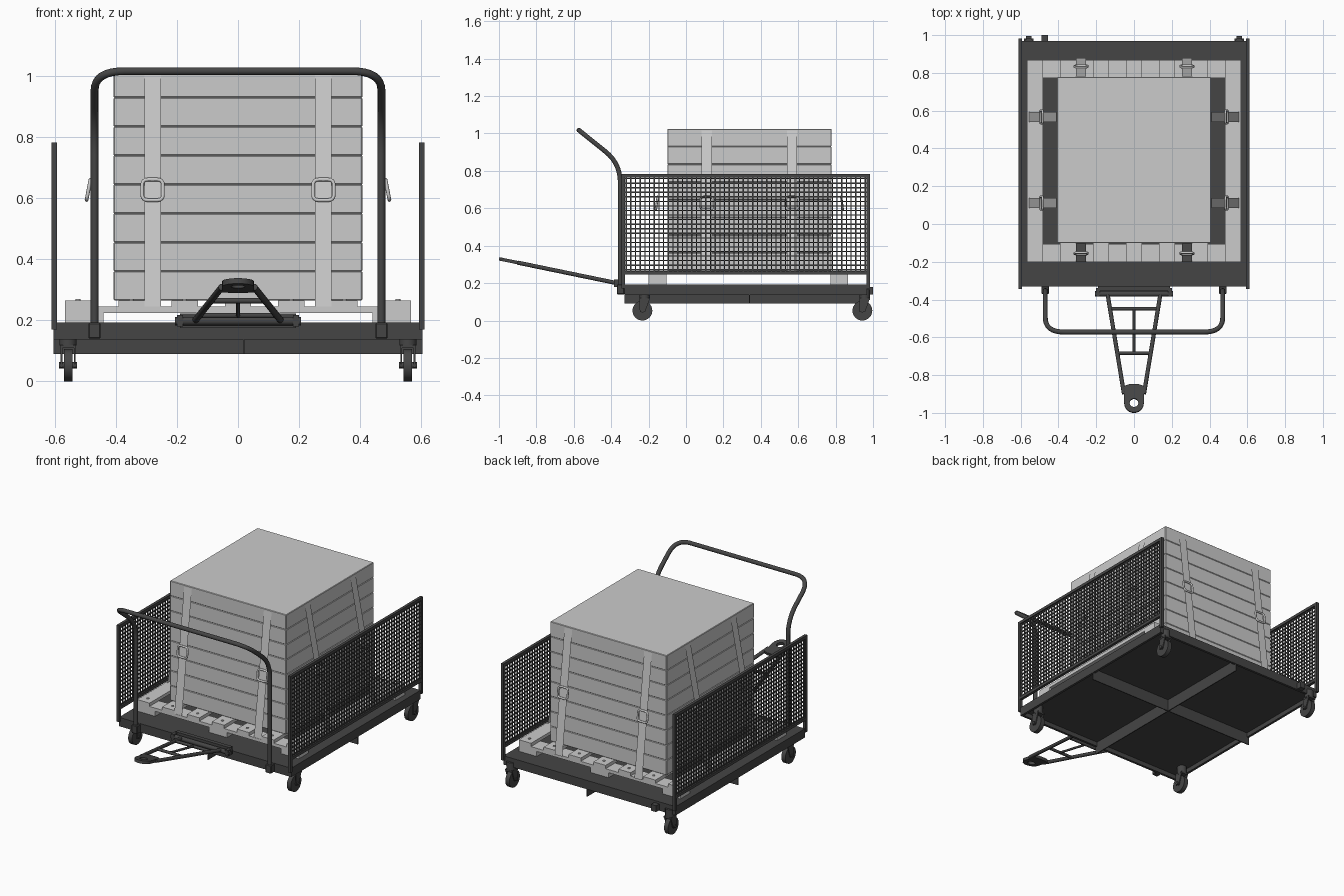
import bpy, bmesh, math
from mathutils import Vector, Matrix

if "Cube" in bpy.data.objects:
    bpy.data.objects.remove(bpy.data.objects["Cube"])

dark = bpy.data.materials.new("dark_metal")
dark.diffuse_color = (0.06, 0.06, 0.06, 1)
dark.use_nodes = True
dark.node_tree.nodes["Principled BSDF"].inputs["Base Color"].default_value = dark.diffuse_color


def finish(name, bm, mat=None, smooth=False, matrix=None):
    me = bpy.data.meshes.new(name)
    bmesh.ops.recalc_face_normals(bm, faces=bm.faces)
    bm.to_mesh(me)
    bm.free()
    ob = bpy.data.objects.new(name, me)
    bpy.context.collection.objects.link(ob)
    if mat:
        me.materials.append(mat)
    if matrix:
        ob.matrix_world = matrix
    if smooth:
        bpy.ops.object.select_all(action='DESELECT')
        ob.select_set(True)
        bpy.context.view_layer.objects.active = ob
        bpy.ops.object.shade_smooth_by_angle(angle=math.radians(40))
    return ob


def box(bm, x0, x1, y0, y1, z0, z1):
    m = Matrix.Translation(((x0 + x1) / 2, (y0 + y1) / 2, (z0 + z1) / 2)) @ Matrix.Diagonal((x1 - x0, y1 - y0, z1 - z0, 1))
    return bmesh.ops.create_cube(bm, size=1, matrix=m)["verts"]


def boxes(name, items, mat=None, bevel=0):
    bm = bmesh.new()
    for b in items:
        box(bm, *b)
    if bevel:
        bmesh.ops.bevel(bm, geom=bm.edges[:], offset=bevel, segments=1, affect='EDGES')
    return finish(name, bm, mat)


def rod(bm, a, b, r, n=16):
    a, b = Vector(a), Vector(b)
    m = Matrix.Translation((a + b) / 2) @ (b - a).to_track_quat('Z', 'Y').to_matrix().to_4x4()
    bmesh.ops.create_cone(bm, cap_ends=True, segments=n, radius1=r, radius2=r, depth=(b - a).length, matrix=m)


def fillet(pts, radius, steps=8):
    pts = [Vector(p) for p in pts]
    out = [pts[0]]
    for p, c, n in zip(pts, pts[1:], pts[2:]):
        a, b = c + (p - c).normalized() * radius, c + (n - c).normalized() * radius
        out += [a.lerp(c, t / steps).lerp(c.lerp(b, t / steps), t / steps) for t in range(steps + 1)]
    return out + [pts[-1]]


def tube(name, pts, r, mat=None, cyclic=False, matrix=None):
    cu = bpy.data.curves.new(name, 'CURVE')
    cu.dimensions = '3D'
    cu.bevel_depth, cu.bevel_resolution, cu.use_fill_caps = r, 3, True
    sp = cu.splines.new('POLY')
    sp.points.add(len(pts) - 1)
    for q, p in zip(sp.points, pts):
        q.co = (*p, 1)
    sp.use_cyclic_u = cyclic
    ob = bpy.data.objects.new(name, cu)
    bpy.context.collection.objects.link(ob)
    if mat:
        cu.materials.append(mat)
    if matrix:
        ob.matrix_world = matrix
    bpy.ops.object.select_all(action='DESELECT')
    ob.select_set(True)
    bpy.context.view_layer.objects.active = ob
    bpy.ops.object.convert(target='MESH')
    return ob


# Platform: plate, hanging rim, crossed stiffeners underneath
boxes("platform_deck", [(-.605, .605, -.33, .968, .165, .193)], dark)
boxes("platform_rim", [(-.605, .605, -.33, -.315, .137, .166), (-.605, .605, .953, .968, .137, .166),
                       (-.605, -.59, -.315, .953, .137, .166), (.59, .605, -.315, .953, .137, .166)], dark)
boxes("under_stiffeners", [(-.605, .605, .336, .342, .09, .166), (.016, .022, -.33, .968, .09, .166)], dark)
boxes("rear_hitch_tab", [(-.49, -.455, .967, 1.0, .14, .18)], dark)

# Casters
for y in (-.233, .943):
    for x in (-.557, .557):
        bm = bmesh.new()
        rod(bm, (x - .014, y, .053), (x + .014, y, .053), .053, 32)
        rod(bm, (x - .03, y, .053), (x + .03, y, .053), .01)
        finish("caster_wheel", bm, dark, True)
        bm = bmesh.new()
        yo = y + .012
        rod(bm, (x, yo, .118), (x, yo, .167), .028, 24)
        box(bm, x - .026, x + .026, yo - .028, yo + .028, .11, .12)
        for s in (-1, 1):
            vs = box(bm, x + s * .022 - .003, x + s * .022 + .003, yo - .028, yo + .028, .045, .118)
            for v in vs:
                if v.co.z < .06:
                    v.co.y = y + (v.co.y - yo) * .5
        finish("caster_fork", bm, dark, True)

# Mesh side panels
for s in (-1, 1):
    x, y0, y1, z0, z1 = s * .602, -.345, .983, .247, .783
    f = .009
    boxes("panel_frame", [(x - f, x + f, y0, y0 + .018, .17, z1), (x - f, x + f, y1 - .018, y1, .17, z1),
                          (x - f, x + f, y0, y1, z1 - .018, z1), (x - f, x + f, y0, y1, z0, z0 + .018)], dark)
    w = .0032
    wires = [(x - w, x + w, y0 + (y1 - y0) * i / 53 - w, y0 + (y1 - y0) * i / 53 + w, z0, z1) for i in range(1, 53)]
    wires += [(x - w, x + w, y0, y1, z0 + (z1 - z0) * i / 22 - w, z0 + (z1 - z0) * i / 22 + w) for i in range(1, 22)]
    boxes("panel_wire_mesh", wires, dark)

# Push handle and its sockets
hx = .47
side = [(hx, -.352, .14), (hx, -.352, .84), (hx, -.572, 1.017)]
path = fillet(side + [(-x, y, z) for x, y, z in reversed(side)], .1)
tube("push_handle", path, .013, dark)
boxes("handle_sockets", [(s * hx - .02, s * hx + .02, -.37, -.329, .14, .193) for s in (-1, 1)], dark, .004)

# Tow bar: hinge bracket, A-frame, eye plate
boxes("tow_bracket", [(-.19, .19, -.355, -.329, .175, .222), (-.2, -.18, -.385, -.34, .18, .218),
                      (.18, .2, -.385, -.34, .18, .218)], dark)
bm = bmesh.new()
rod(bm, (-.207, -.37, .198), (.207, -.37, .198), .014)
finish("tow_hinge_pin", bm, dark, True)
tow = Matrix.Translation((0, -.37, .2)) @ Matrix.Rotation(-math.atan2(.13, .63), 4, 'X')
half = lambda d: .14 - .085 * d / .53
bm = bmesh.new()
for s in (-1, 1):
    rod(bm, (s * .14, 0, 0), (s * .053, -.54, 0), .011)
for d in (.08, .32):
    rod(bm, (-half(d), -d, 0), (half(d), -d, 0), .009)
rod(bm, (0, -.08, 0), (0, -.32, 0), .007)
finish("tow_frame", bm, dark, True, tow)
bm = bmesh.new()
rings = []
N = 24
for z in (-.009, .009):
    outer, inner = [], []
    for i in range(N):
        c, s = math.cos(math.tau * i / N), math.sin(math.tau * i / N)
        r = .052 if s <= 0 else min(.052 / max(abs(c), .01), .1 / s)
        outer.append(bm.verts.new((r * c, r * s - .59, z)))
        inner.append(bm.verts.new((.023 * c, .023 * s - .59, z)))
    rings += [outer, inner]
o0, i0, o1, i1 = rings
for a, b in ((o0, i0), (i0, i1), (i1, o1), (o1, o0)):
    for k in range(N):
        j = (k + 1) % N
        bm.faces.new((a[k], a[j], b[j], b[k]))
finish("tow_eye", bm, dark, True, tow)

# Pallet
boxes("pallet_top_boards", [(c - .043, c + .043, -.2, .867, .245, .266) for c in [i * .1747 for i in range(-3, 4)]])
ends = ((-.2, -.105), (.772, .867))
boxes("pallet_cross_boards", [(-.567, .567, a, b, .225, .245) for a, b in ends])
boxes("pallet_blocks", [(c - .063, c + .063, a, b, .193, .225) for c in (-.504, 0, .504) for a, b in ends])
bm = bmesh.new()
for i in range(-3, 4):
    for y in (-.155, .822):
        rod(bm, (i * .1747, y, .264), (i * .1747, y, .27), .008, 12)
finish("pallet_bolts", bm, None, True)

# Crate of stacked planks
h = (1.025 - .266) / 8
boxes("crate_planks", [(-.408, .408, -.1, .778, .266 + i * h, .266 + (i + 1) * h) for i in range(8)], bevel=.003)

# Straps leaning out from the crate top, each with a buckle
cy = .339
for deg, width, depth, spread, offs in ((0, .408, .439, .1, .28), (180, .408, .439, .1, .28),
                                        (90, .439, .408, .152, .228), (270, .439, .408, .152, .228)):
    frame = Matrix.Translation((0, cy, 0)) @ Matrix.Rotation(math.radians(deg), 4, 'Z')
    for s in (-1, 1):
        o = s * offs
        bm = bmesh.new()
        vs = [bm.verts.new(p) for p in ((o - .027, -depth - .002, 1.015), (o + .027, -depth - .002, 1.015),
                                        (o + .027, -depth - spread, .246), (o - .027, -depth - spread, .246))]
        bm.faces.new(vs)
        finish("strap", bm, None, False, frame)
        q = .034
        ring = fillet([(0, 0, q), (q, 0, q), (q, 0, -q), (-q, 0, -q), (-q, 0, q), (0, 0, q)], .018, 4)[:-1]
        tilt = Matrix.Translation((o, -depth - spread * .5 - .006, .628)) @ Matrix.Rotation(-math.atan2(spread, .77), 4, 'X')
        tube("strap_buckle", ring, .006, None, True, frame @ tilt)
